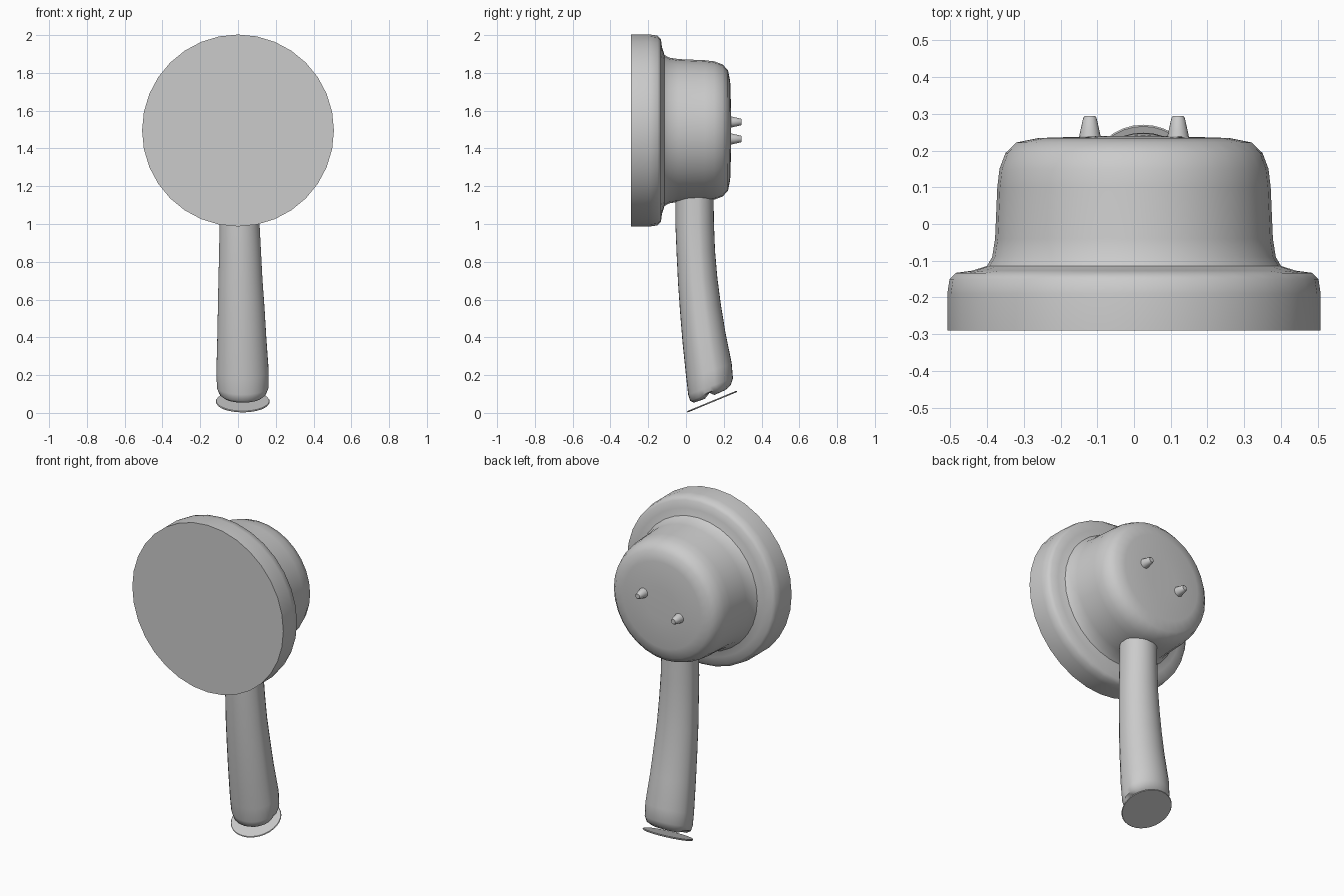
import bpy, bmesh, math
from mathutils import Matrix, Vector

cube = bpy.data.objects.get("Cube")
if cube:
    bpy.data.objects.remove(cube, do_unlink=True)

SIDES = 32
grey = bpy.data.materials.new("plain grey")
grey.use_nodes = True
colour = (0.6, 0.6, 0.6, 1)
grey.diffuse_color = colour
grey.node_tree.nodes["Principled BSDF"].inputs["Base Color"].default_value = colour


def loft(name, rings, angle=40):
    """Skin a list of equal vertex rings and close both ends."""
    bm = bmesh.new()
    loops = [[bm.verts.new(p) for p in ring] for ring in rings]
    n = len(loops[0])
    for a, b in zip(loops, loops[1:]):
        for i in range(n):
            j = (i + 1) % n
            bm.faces.new((a[i], a[j], b[j], b[i]))
    bm.faces.new(loops[0][::-1])
    bm.faces.new(loops[-1])
    bmesh.ops.recalc_face_normals(bm, faces=bm.faces)
    mesh = bpy.data.meshes.new(name)
    bm.to_mesh(mesh)
    bm.free()
    mesh.materials.append(grey)
    obj = bpy.data.objects.new(name, mesh)
    bpy.context.collection.objects.link(obj)
    bpy.ops.object.select_all(action='DESELECT')
    obj.select_set(True)
    bpy.context.view_layer.objects.active = obj
    bpy.ops.object.shade_smooth_by_angle(angle=math.radians(angle))
    return obj


def turned(name, profile, centre, tilt, sides=SIDES):
    """Turn (radius, height) pairs about a z axis tilted around x."""
    place = Matrix.Translation(centre) @ Matrix.Rotation(math.radians(tilt), 4, 'X')
    steps = [math.tau * i / sides for i in range(sides)]
    return loft(name, [[place @ Vector((r * math.cos(a), r * math.sin(a), h))
                        for a in steps] for r, h in profile])


# Round head: wide front rim flowing into a narrower rounded cup
turned("head", [(0.508, 0.29), (0.508, 0.19), (0.502, 0.15), (0.485, 0.133),
                (0.44, 0.127), (0.40, 0.114), (0.386, 0.09), (0.378, 0.04),
                (0.372, -0.1), (0.366, -0.15), (0.35, -0.193), (0.32, -0.222),
                (0.26, -0.234), (0.1, -0.239)], (0, 0, 1.495), 90)

# Two small tapered pins on the back
for side, z in ((1, 1.54), (-1, 1.45)):
    turned("left_pin" if side > 0 else "right_pin",
           [(0.03, 0), (0.026, 0.02), (0.018, 0.055), (0.014, 0.06)],
           (side * 0.12, 0.234, z), -90, 16)

# Curved, flaring handle: x, y, z, x radius, y radius, tilt, seam lift
sections = [(0.007, 0.045, 1.2, 0.105, 0.1, 0, 0),
            (0.008, 0.046, 1.0, 0.108, 0.102, 3, 0),
            (0.011, 0.052, 0.85, 0.113, 0.102, 5, 0),
            (0.013, 0.062, 0.7, 0.119, 0.105, 8, 0),
            (0.017, 0.077, 0.55, 0.126, 0.11, 11, 0),
            (0.02, 0.095, 0.4, 0.132, 0.117, 15, 0),
            (0.024, 0.122, 0.22, 0.141, 0.127, 19, 0),
            (0.025, 0.13, 0.14, 0.139, 0.126, 20, 0),
            (0.025, 0.129, 0.105, 0.128, 0.115, 21, 0.008),
            (0.025, 0.126, 0.088, 0.105, 0.09, 22, 0.02),
            (0.025, 0.125, 0.085, 0.06, 0.05, 22, 0.022)]
rings = []
for x, y, z, rx, ry, tilt, lift in sections:
    t = math.radians(tilt)
    ring = []
    for i in range(SIDES):
        a = math.tau * i / SIDES
        seam = max(0, abs(math.cos(a)) - 0.9) * 10   # shallow groove down each side
        s = ry * math.sin(a)
        ring.append((x + rx * math.cos(a) * (1 - 0.04 * (i % (SIDES // 2) == 0)),
                     y + s * math.cos(t), z + s * math.sin(t) + lift * seam))
    rings.append(ring)
loft("handle", rings, 50)

# Thin slanted disc under the handle
turned("end_disc", [(0.14, -0.004), (0.143, 0), (0.14, 0.004)],
       (0.025, 0.138, 0.06), 22.5)
